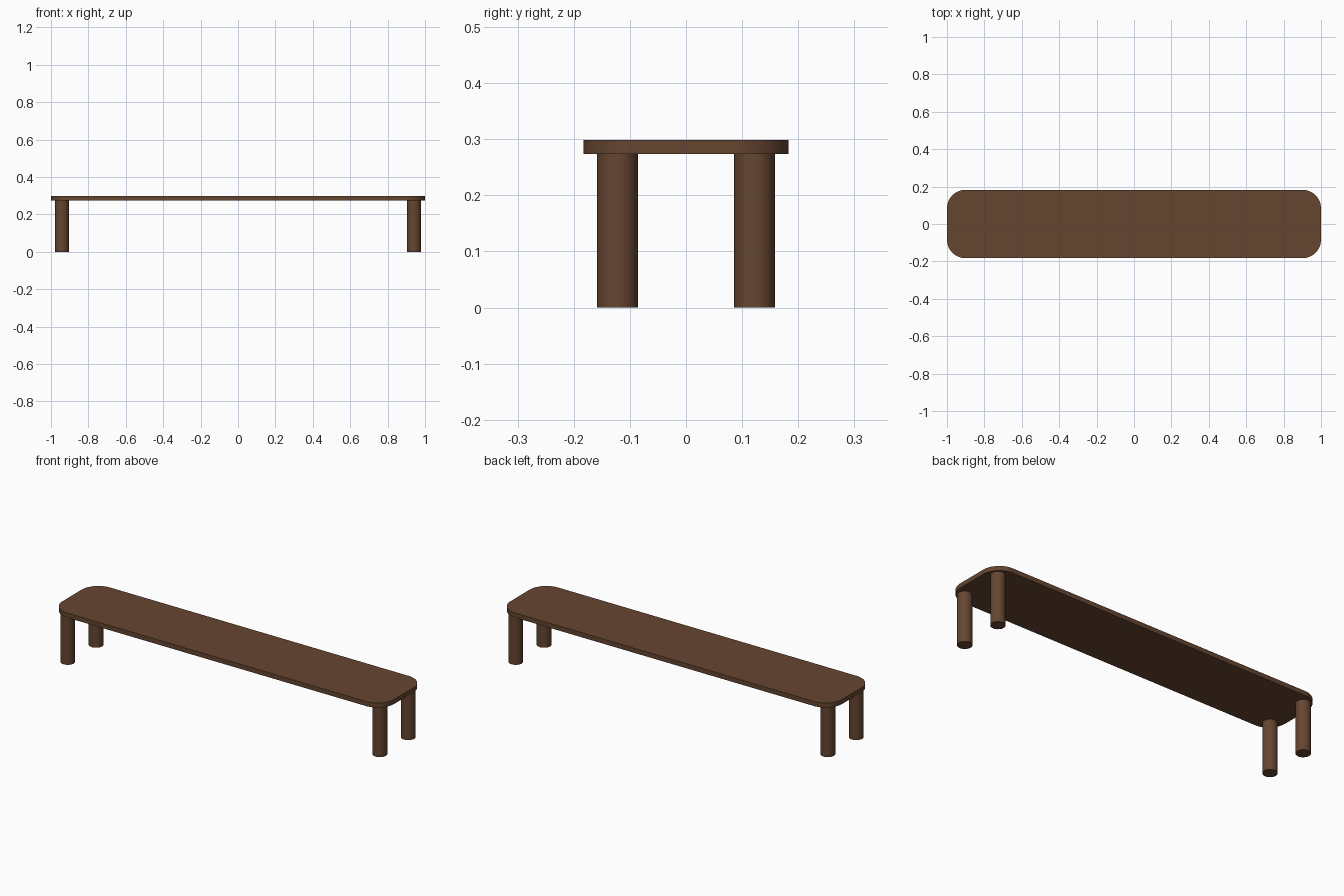
import bpy, bmesh, math

if "Cube" in bpy.data.objects:
    bpy.data.objects.remove(bpy.data.objects["Cube"])

wood = bpy.data.materials.new("brown_wood")
wood.diffuse_color = (0.13, 0.06, 0.03, 1)
wood.use_nodes = True
wood.node_tree.nodes["Principled BSDF"].inputs["Base Color"].default_value = wood.diffuse_color

HX, HY = 1.0, 0.183           # half size of the top
Z0, Z1 = 0.274, 0.299         # underside and upper face of the top
CORNER, STEPS = 0.1, 16       # corner rounding
LEG_X, LEG_Y, LEG_R = 0.941, 0.122, 0.0365


def finish(obj):
    obj.data.materials.append(wood)
    bpy.ops.object.select_all(action='DESELECT')
    obj.select_set(True)
    bpy.context.view_layer.objects.active = obj
    bpy.ops.object.shade_smooth_by_angle(angle=math.radians(30))


# Top: rounded rectangle extruded upwards
bm = bmesh.new()
outline = []
for q, (sx, sy) in enumerate([(1, 1), (-1, 1), (-1, -1), (1, -1)]):
    for i in range(STEPS + 1):
        a = math.pi / 2 * (q + i / STEPS)
        outline.append(bm.verts.new((sx * (HX - CORNER) + CORNER * math.cos(a),
                                     sy * (HY - CORNER) + CORNER * math.sin(a), Z0)))
face = bm.faces.new(outline)
ext = bmesh.ops.extrude_face_region(bm, geom=[face], use_keep_orig=True)
bmesh.ops.translate(bm, vec=(0, 0, Z1 - Z0),
                    verts=[v for v in ext["geom"] if isinstance(v, bmesh.types.BMVert)])
bmesh.ops.recalc_face_normals(bm, faces=bm.faces)
mesh = bpy.data.meshes.new("bench_top")
bm.to_mesh(mesh)
bm.free()
top = bpy.data.objects.new("bench_top", mesh)
bpy.context.collection.objects.link(top)
finish(top)

# Legs: four round posts under the corners
for side, sx in (("left", -1), ("right", 1)):
    for end, sy in (("front", -1), ("back", 1)):
        bpy.ops.mesh.primitive_cylinder_add(vertices=48, radius=LEG_R, depth=Z0,
                                            location=(sx * LEG_X, sy * LEG_Y, Z0 / 2))
        leg = bpy.context.object
        leg.name = f"{end}_{side}_leg"
        finish(leg)
